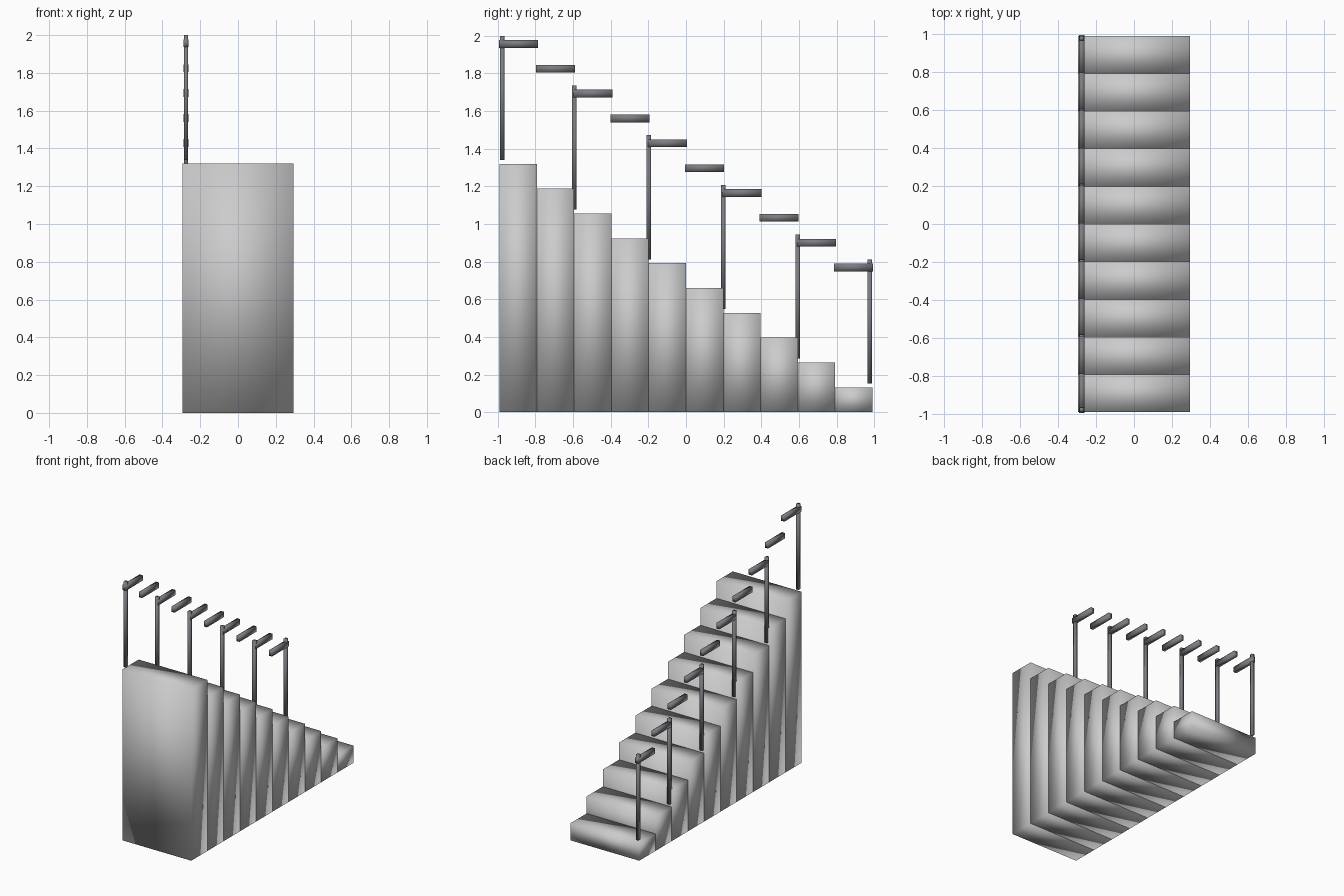
import bpy

if "Cube" in bpy.data.objects:
    bpy.data.objects.remove(bpy.data.objects["Cube"])

N, RUN, RISE, HALF_X = 10, 0.198, 0.132, 0.294
RAIL_X = -0.275


def material(name, rgb):
    m = bpy.data.materials.new(name)
    m.diffuse_color = (*rgb, 1)
    m.use_nodes = True
    m.node_tree.nodes["Principled BSDF"].inputs["Base Color"].default_value = m.diffuse_color
    return m


stone = material("stone_grey", (0.56, 0.58, 0.58))
metal = material("dark_metal", (0.2, 0.2, 0.22))


def box(name, centre, size, mat):
    bpy.ops.mesh.primitive_cube_add(size=1, location=centre)
    ob = bpy.context.object
    ob.name = name
    ob.scale = size
    bpy.ops.object.transform_apply(location=False, rotation=False, scale=True)
    ob.data.materials.append(mat)
    bpy.ops.object.shade_smooth()  # soft-shaded blocks
    return ob


def post(index, y, top):
    box(f"rail_post_{index}", (RAIL_X, y, top - 0.33), (0.022, 0.024, 0.66), metal)


# Full-height step blocks, each with its own short handrail segment
for i in range(N):
    y = (i - (N - 1) / 2) * RUN
    h = RISE * (N - i)
    box(f"step_{i + 1}", (0, y, h / 2), (2 * HALF_X, RUN, h), stone)
    box(f"handrail_{i + 1}", (RAIL_X, y, h + 0.637), (0.027, 0.207, 0.041), metal)

# Posts at the front edge of every second step, and one at the bottom end
for k in range(5):
    post(k + 1, max(-0.977, -0.99 + 2 * k * RUN), 2.0 - 2 * k * RISE)
post(6, 0.977, 0.812)
